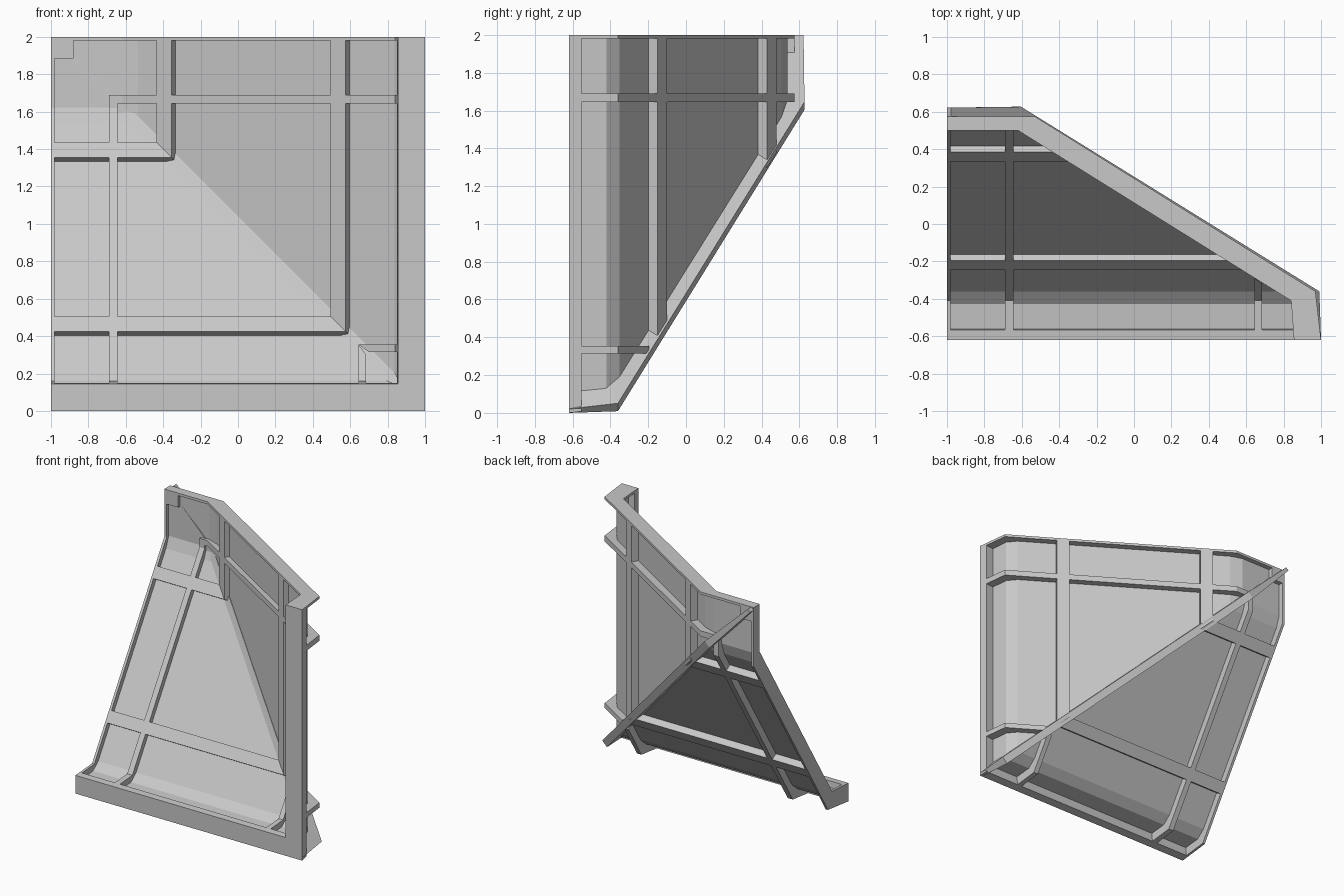
import bpy, bmesh

if "Cube" in bpy.data.objects:
    bpy.data.objects.remove(bpy.data.objects["Cube"])

# One flat colour
grey = bpy.data.materials.new("light_grey")
grey.diffuse_color = (0.58, 0.58, 0.58, 1)
grey.use_nodes = True
grey.node_tree.nodes["Principled BSDF"].inputs["Base Color"].default_value = grey.diffuse_color

# Cross-section as (distance from edge, y): front and back curves, paired
FRONT = [(.145, -.62), (.16, -.41), (.30, -.323), (1.50, .425),
         (1.62, .5), (1.645, .5), (1.69, .5), (2, .5)]
BACK = [(0, -.62), (.03, -.36), (.242, -.229), (1.442, .52),
        (1.53, .575), (1.645, .575), (1.69, .575), (2, .575)]


def section(s, d):
    """Point on the section: s runs along it, d goes front (0) to back (1)."""
    i = min(int(s), len(FRONT) - 2)
    t = s - i

    def along(c):
        return [c[i][k] + (c[i + 1][k] - c[i][k]) * t for k in (0, 1)]
    f, b = along(FRONT), along(BACK)
    return f[0] + (b[0] - f[0]) * d, f[1] + (b[1] - f[1]) * d


def loft(bm, rings):
    """Skin a row of four-point rings and cap both ends."""
    vs = [[bm.verts.new(p) for p in r] for r in rings]
    for a, b in zip(vs, vs[1:]):
        for k in range(4):
            n = (k + 1) % 4
            bm.faces.new((a[k], a[n], b[n], b[k]))
    bm.faces.new(vs[0])
    bm.faces.new(vs[-1][::-1])


def finish(name, bm):
    bmesh.ops.remove_doubles(bm, verts=bm.verts, dist=0.0005)
    bmesh.ops.dissolve_degenerate(bm, edges=bm.edges, dist=0.0005)
    bmesh.ops.recalc_face_normals(bm, faces=bm.faces)
    me = bpy.data.meshes.new(name)
    bm.to_mesh(me)
    bm.free()
    me.materials.append(grey)
    ob = bpy.data.objects.new(name, me)
    bpy.context.collection.objects.link(ob)
    return ob


def strip(name, s_values, d0, d1, u0, u1):
    """Sweep the section from u0 to u1, mitred on the diagonal, in each half."""
    for half in ("lower", "right"):
        bm = bmesh.new()
        rings = []
        for s in s_values:
            ring = []
            for d, u in ((d0, u0), (d1, u0), (d1, u1), (d0, u1)):
                v, y = section(s, d)
                u = max(u, v)
                ring.append((1 - u, y, v) if half == "lower" else (1 - v, y, u))
            rings.append(ring)
        loft(bm, rings)
        finish(half + "_" + name, bm)


# Thin wall panels with eased bends
strip("panel", [0, .85, 1.3, 3.5, 4.6, 7], .35, .5, 0, 2)
# Front flange and the outer edge rims
strip("front_flange", [0, .26], 0, 1, 0, 2)
strip("edge_rim", [0, 1, 2, 3, 4, 5, 6, 6.935, 7], 0, 1, 1.98, 2)
# Ribs running parallel to the flange
strip("upper_rib", [2.879, 2.946], 0, 1, 0, 2)
strip("lower_rib", [2.104, 2.171], 0, 1, 0, 2)
# Ribs following the section
strip("long_cross_rib", [0, 1, 2, 3, 4, 5, 6], 0, 1, 1.645, 1.69)
strip("short_cross_rib", [0, 1, 2, 2.046], 0, 1, .315, .355)

# Diagonal bar along the valley where both halves meet
h = 0.021
bm = bmesh.new()
rings = []
bar_back = [(0, -.62), (.03, -.36), (1.625, .627), (2, .622)]
bar_front = [section(0, .25), section(1, .22), section(4, .22), section(7, .4)]
for f, b in zip(bar_front, bar_back):
    rings.append([(max(-1, min(1, 1 - v + e)), y, max(0, min(2, v + e)))
                  for (v, y), e in ((f, -h), (b, -h), (b, h), (f, h))])
loft(bm, rings)
finish("diagonal_bar", bm)

# Square block in the top corner
bm = bmesh.new()
loft(bm, [[(x, .5, 1.885), (x, .575, 1.885), (x, .575, 2), (x, .5, 2)]
          for x in (-1, -.88)])
finish("corner_block", bm)
